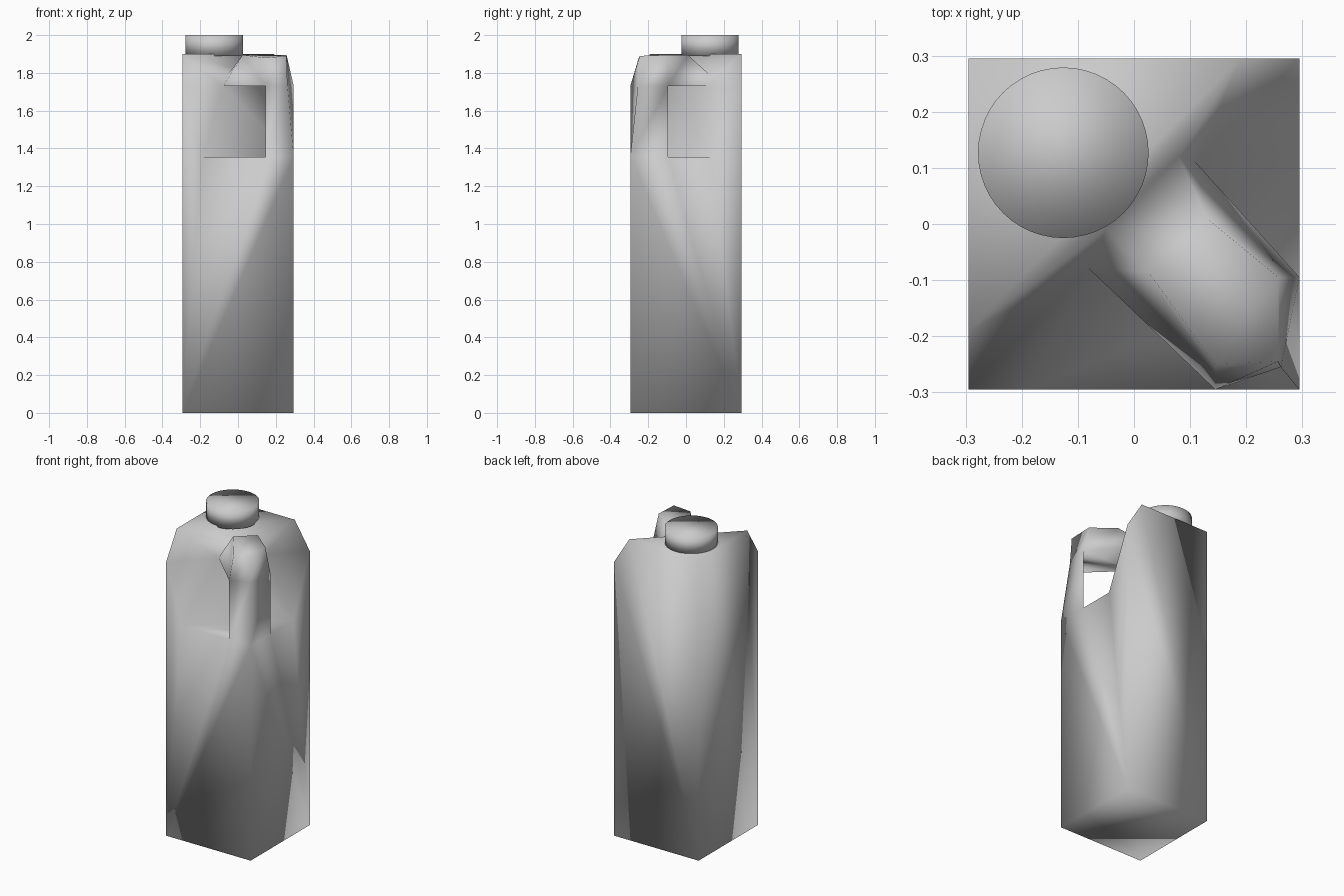
import bpy, bmesh
from mathutils import Matrix

if "Cube" in bpy.data.objects:
    bpy.data.objects.remove(bpy.data.objects["Cube"])

H = 0.295          # half width of the square body
FLOOR = 1.355      # floor of the hand opening
CEIL = 1.73        # ceiling of the hand opening


def finish(bm, name):
    bmesh.ops.recalc_face_normals(bm, faces=bm.faces[:])
    for f in bm.faces:
        f.smooth = True
    me = bpy.data.meshes.new(name)
    bm.to_mesh(me)
    bm.free()
    ob = bpy.data.objects.new(name, me)
    bpy.context.collection.objects.link(ob)
    return ob


P = {
    # base corners
    "b0": (-H, -H, 0), "b1": (H, -H, 0), "b2": (H, H, 0), "b3": (-H, H, 0),
    # rim of the hand opening's floor
    "f0": (-0.19, -H, FLOOR), "f1": (0.145, -H, FLOOR), "f2": (H, -H, FLOOR),
    "f3": (H, -0.095, FLOOR), "f4": (H, 0.13, FLOOR),
    # shoulders and top
    "c0": (-H, -H, CEIL), "c2": (H, H, CEIL),
    "t0": (-H, -0.19, 1.9), "t3": (0.19, H, 1.9), "t4": (-H, H, 1.9),
    # where the handle bridge joins the body
    "q0": (-0.08, -0.08, CEIL), "q1": (0.11, 0.11, CEIL),
    "m0": (-0.05, -0.01, 1.795), "m1": (0.08, 0.12, 1.795),
    # top end of the handle grip
    "g1": (0.145, -H, CEIL), "k2": (0.262, -0.255, CEIL), "g3": (H, -0.095, CEIL),
    # flat top of the bridge
    "r1": (0.145, -0.25, 1.88), "r2": (0.257, -0.245, 1.89),
    "r3": (0.257, -0.095, 1.895), "p2": (0.13, 0.01, 1.895),
    "p3": (0.025, -0.085, 1.895),
}

FACES = [
    # body
    "b0 b1 b2 b3", "b0 b1 f2 f1 f0 c0", "b1 b2 c2 f4 f3 f2",
    "b2 b3 t4 t3 c2", "b3 b0 c0 t0 t4", "t0 t3 t4",
    # sloped shoulder
    "t0 c0 q0 m0", "t0 m0 m1 t3", "t3 m1 q1 c2",
    # hand opening
    "c0 f0 q0", "q0 f0 f4 q1", "q1 f4 c2", "f0 f1 f3 f4", "q0 q1 g3 g1",
    # handle grip
    "f1 g1 g3 f3", "f1 f2 k2 g1", "f2 f3 g3 k2",
    # handle bridge
    "q0 g1 p3 m0", "g1 r1 p3", "q1 m1 p2 g3", "g3 p2 r3", "m0 p3 p2 m1",
    "p3 r1 r2 r3 p2", "g1 k2 r2 r1", "k2 g3 r3 r2",
]

# jug body with its corner handle
bm = bmesh.new()
V = {k: bm.verts.new(co) for k, co in P.items()}
for names in FACES:
    bm.faces.new([V[n] for n in names.split()])
finish(bm, "jug_body")

# round cap
bm = bmesh.new()
bmesh.ops.create_cone(bm, cap_ends=True, segments=48, radius1=0.152, radius2=0.152,
                      depth=0.11, matrix=Matrix.Translation((-0.126, 0.127, 1.945)))
finish(bm, "cap")
